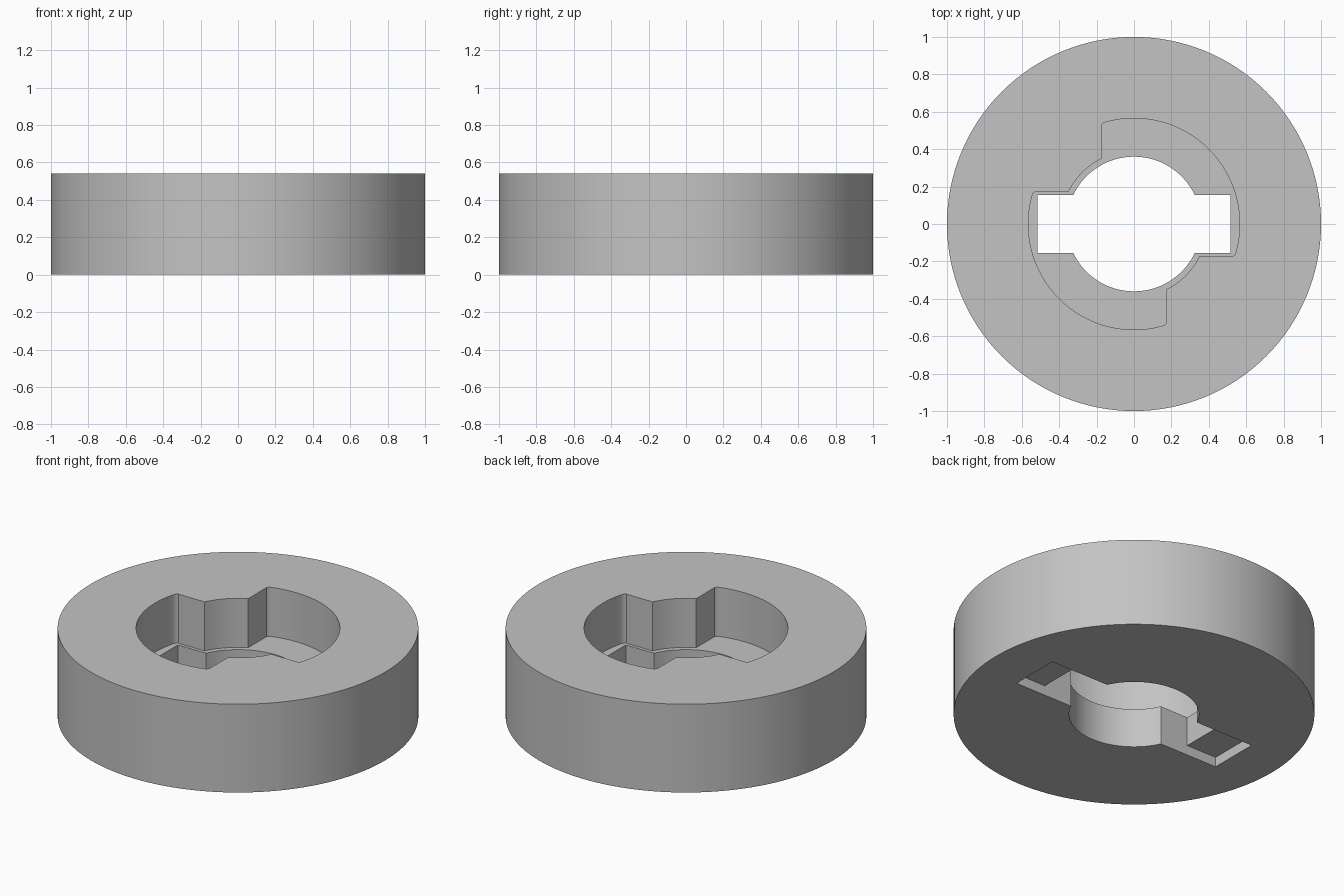
import bpy, bmesh, math

if "Cube" in bpy.data.objects:
    bpy.data.objects.remove(bpy.data.objects["Cube"])

HEIGHT = 0.54      # full ring height
FLOOR = 0.24       # level of the locking cavity floor
POCKET = 0.06      # depth of the underside recess


def arc(r, a0, a1, n):
    """Points on a circle, angles in degrees."""
    angles = [math.radians(a0 + (a1 - a0) * i / n) for i in range(n + 1)]
    return [(r * math.cos(a), r * math.sin(a)) for a in angles]


def twice(half):
    """Close a profile by repeating it turned half a revolution."""
    return half + [(-x, -y) for x, y in half]


def prism(name, profile, z0, z1):
    bm = bmesh.new()
    face = bm.faces.new([bm.verts.new((x, y, z0)) for x, y in profile])
    out = bmesh.ops.extrude_face_region(bm, geom=[face])
    for v in out["geom"]:
        if isinstance(v, bmesh.types.BMVert):
            v.co.z = z1
    bmesh.ops.recalc_face_normals(bm, faces=bm.faces[:])
    mesh = bpy.data.meshes.new(name)
    bm.to_mesh(mesh)
    bm.free()
    obj = bpy.data.objects.new(name, mesh)
    bpy.context.collection.objects.link(obj)
    return obj


# Outer ring body
ring = prism("locking_ring", arc(1.0, 0, 360, 128)[:-1], 0, HEIGHT)

# Keyhole through the floor: round bore with two side slots
bore = math.degrees(math.asin(0.155 / 0.36))
keyhole = prism("keyhole_cutter", twice(
    [(0.515, -0.155), (0.515, 0.155)] + arc(0.36, bore, 180 - bore, 32)),
    -0.1, FLOOR + 0.1)

# Locking cavity open at the top, with two stop blocks left standing
stop = math.degrees(math.asin(0.175 / 0.39))
cavity = prism("cavity_cutter", twice(
    arc(0.565, -16, 106, 44) + [(-0.166, 0.538), (-0.175, 0.525)]
    + arc(0.39, 90 + stop, 180 - stop, 10)
    + [(-0.525, 0.175), (-0.538, 0.166)]),
    FLOOR, HEIGHT + 0.1)

# Shallow long recess on the underside
recess = prism("recess_cutter", twice([(0.72, -0.155), (0.72, 0.155)]),
               -0.1, POCKET)

# Cut the body, then drop the cutters
bpy.context.view_layer.objects.active = ring
ring.select_set(True)
for cutter in (cavity, keyhole, recess):
    mod = ring.modifiers.new("cut", 'BOOLEAN')
    mod.operation = 'DIFFERENCE'
    mod.solver = 'EXACT'
    mod.object = cutter
    bpy.ops.object.modifier_apply(modifier=mod.name)
    bpy.data.objects.remove(cutter)

# Plain grey finish
grey = bpy.data.materials.new("grey")
grey.diffuse_color = (0.55, 0.55, 0.55, 1)
grey.use_nodes = True
grey.node_tree.nodes["Principled BSDF"].inputs["Base Color"].default_value = grey.diffuse_color
ring.data.materials.clear()
ring.data.materials.append(grey)
bpy.ops.object.shade_smooth_by_angle(angle=math.radians(30))
